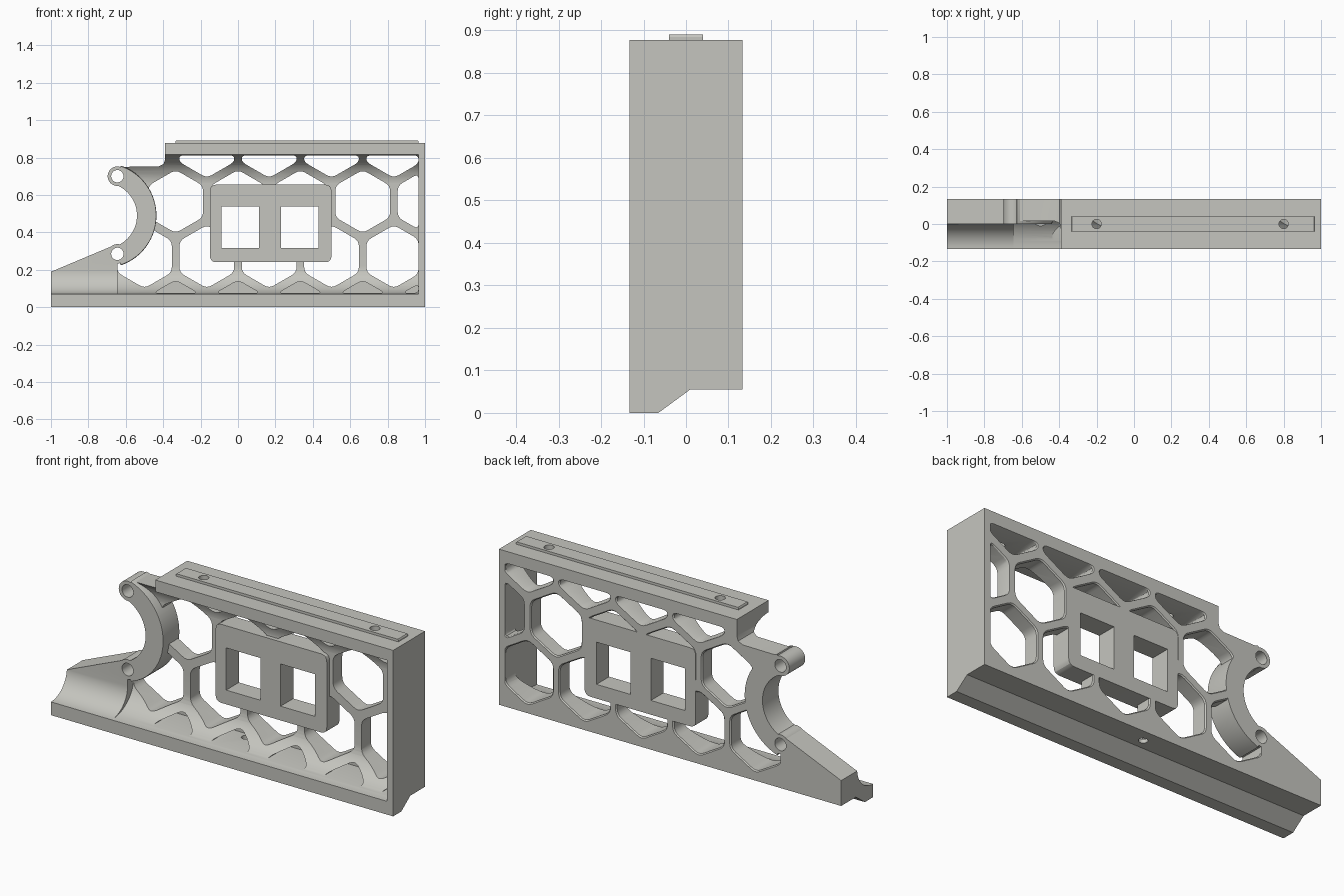
import bpy, bmesh, math

if "Cube" in bpy.data.objects:
    bpy.data.objects.remove(bpy.data.objects["Cube"])

GREY = bpy.data.materials.new("warm_grey")
GREY.diffuse_color = (0.56, 0.56, 0.52, 1)
GREY.use_nodes = True
GREY.node_tree.nodes["Principled BSDF"].inputs["Base Color"].default_value = GREY.diffuse_color

BACK, FRONT, WEB = 0.133, -0.133, 0.05      # depth of back, front and lattice face
PLANES = {"xz": lambda u, v, d: (u, d, v),
          "yz": lambda u, v, d: (d, u, v),
          "xy": lambda u, v, d: (u, v, d)}


def prism(bm, pts, plane, layers):
    """Stack of outlines; each layer is (depth, scale about the centre)."""
    cu = (min(p[0] for p in pts) + max(p[0] for p in pts)) / 2
    cv = (min(p[1] for p in pts) + max(p[1] for p in pts)) / 2
    place, n, faces = PLANES[plane], len(pts), []
    rings = [[bm.verts.new(place(cu + (u - cu) * s, cv + (v - cv) * s, d)) for u, v in pts]
             for d, s in layers]
    faces += [bm.faces.new(rings[0]), bm.faces.new(rings[-1][::-1])]
    for a, b in zip(rings, rings[1:]):
        faces += [bm.faces.new((a[i], b[i], b[(i + 1) % n], a[(i + 1) % n])) for i in range(n)]
    bmesh.ops.recalc_face_normals(bm, faces=faces)


def solid(name, prisms):
    bm = bmesh.new()
    for pts, plane, layers in prisms:
        prism(bm, pts, plane, layers)
    me = bpy.data.meshes.new(name)
    bm.to_mesh(me)
    bm.free()
    ob = bpy.data.objects.new(name, me)
    bpy.context.collection.objects.link(ob)
    me.materials.append(GREY)
    return ob


def cut(ob, prisms):
    cutter = solid("cutter", prisms)
    cutter.hide_render = True
    mod = ob.modifiers.new("cut", "BOOLEAN")
    mod.operation, mod.solver, mod.object = "DIFFERENCE", "EXACT", cutter
    bpy.context.view_layer.update()
    me = bpy.data.meshes.new_from_object(ob.evaluated_get(bpy.context.evaluated_depsgraph_get()))
    ob.modifiers.clear()
    ob.data = me
    bpy.data.objects.remove(cutter)


def arc(cx, cy, rx, ry, a, b, n):
    return [(cx + rx * math.cos(math.radians(a + (b - a) * i / n)),
             cy + ry * math.sin(math.radians(a + (b - a) * i / n))) for i in range(n + 1)]


def circle(cx, cy, r, n=32):
    return arc(cx, cy, r, r, 0, 360, n)[:-1]


def rect(x0, x1, z0, z1):
    return [(x0, z0), (x1, z0), (x1, z1), (x0, z1)]


def clip(pts, axis, limit, sign):
    """Keep the part of a convex outline where sign * coordinate <= sign * limit."""
    out = []
    for p, q in zip(pts, pts[1:] + pts[:1]):
        a, b = sign * (p[axis] - limit), sign * (q[axis] - limit)
        if a <= 0:
            out.append(p)
        if a * b < 0:
            t = a / (a - b)
            out.append((p[0] + (q[0] - p[0]) * t, p[1] + (q[1] - p[1]) * t))
    return out


def rounded(pts, r, n=4):
    out = []
    for i, p in enumerate(pts):
        ends = []
        for q in (pts[i - 1], pts[(i + 1) % len(pts)]):
            t = min(r / math.dist(p, q), 0.45)
            ends.append((p[0] + (q[0] - p[0]) * t, p[1] + (q[1] - p[1]) * t))
        for k in range(n + 1):
            t = k / n
            out.append(tuple((1 - t) ** 2 * ends[0][j] + 2 * t * (1 - t) * p[j] + t * t * ends[1][j]
                             for j in (0, 1)))
    return out


def cell(cx, cz):
    """Rounded hexagon opening trimmed to the frame."""
    pts = [(cx + 0.169 * math.sin(math.radians(60 * i)), cz + 0.169 * math.cos(math.radians(60 * i)))
           for i in range(6)]
    for axis, limit, sign in ((0, 0.965, 1), (1, 0.812, 1), (1, 0.075, -1)):
        pts = clip(pts, axis, limit, sign)
    return rounded(pts, 0.03)


THROUGH = [(-0.3, 1), (0.3, 1)]
UNDERSIDE = [(FRONT, 0), (-0.065, 0), (0.01, 0.055), (BACK, 0.055)]
RING_X, RING_Z = -0.718, 0.49
BOSSES = [(-0.645, 0.70), (-0.645, 0.285)]

# everything left of and above the sloping foot, the round cradle and the step
left_void = ([(-1.2, 1.1), (-0.39, 1.1), (-0.39, 0.79), (-0.398, 0.765), (-0.425, 0.752),
              (-0.645, 0.75)] + arc(RING_X, RING_Z, 0.2, 0.2, 71, -71, 24)
             + [(-0.665, 0.33), (-1.2, 0.105)])

# lattice body: base, thin web and top bar joined by large coves
body_profile = (UNDERSIDE + [(BACK, 0.877), (FRONT, 0.877)]
                + arc(FRONT, 0.665, WEB - FRONT, 0.15, 90, 0, 14)
                + arc(FRONT, 0.22, WEB - FRONT, 0.15, 0, -90, 14))
body = solid("lattice_body", [(body_profile, "yz", [(-0.65, 1), (0.97, 1)])])
cut(body, [(left_void, "xz", THROUGH)])

# hexagon openings with chamfered back edges, and blind pockets along the base
P = 1 / 3
centres = ([(-P / 2 + P * i, 0.86) for i in range(4)] + [(-P + P * i, 0.565) for i in range(5)]
           + [(-1.5 * P + P * i, 0.27) for i in range(5)])
cut(body, [(cell(x, z), "xz", [(-0.3, 1), (0.127, 1), (0.14, 1.08)]) for x, z in centres])
cut(body, [(cell(-P + P * i, -0.025), "xz", [(-0.3, 1), (0.10, 1)]) for i in range(5)])

# window block in the middle
windows = [(rect(x, x + 0.2, 0.315, 0.538), "xz", THROUGH) for x in (-0.088, 0.23)]
block = solid("window_block", [(rounded(rect(-0.15, 0.5, 0.24, 0.655), 0.035), "xz",
                                [(0.027, 1), (BACK, 1)])])
for ob in (body, block):
    cut(ob, windows)

# sloping foot at the left
foot_profile = (UNDERSIDE + [(BACK, 0.5), (0, 0.5)]
                + arc(FRONT, 0.2, -FRONT, 0.13, 0, -90, 14))
foot = solid("sloping_foot", [(foot_profile, "yz", [(-1, 1), (-0.645, 1)])])
cut(foot, [(left_void, "xz", THROUGH)])

# round cradle with a bored boss at each tip
ring = (arc(RING_X, RING_Z, 0.282, 0.282, 71, -71, 32)
        + arc(RING_X, RING_Z, 0.178, 0.178, -71, 71, 32))
cradle = solid("cradle_arc", [(ring, "xz", [(0, 0.985), (0.012, 1), (BACK, 1)])])
bosses = [solid("cradle_boss", [(circle(x, z, 0.052), "xz", [(0, 1), (BACK, 1)])]) for x, z in BOSSES]
for ob in [cradle, body, foot] + bosses:
    cut(ob, [(circle(x, z, 0.033), "xz", THROUGH) for x, z in BOSSES])

# end wall
end_wall = solid("end_wall", [(UNDERSIDE + [(BACK, 0.877), (FRONT, 0.877)], "yz",
                               [(0.965, 1), (1, 1)])])

# raised rail with two screw holes through the top bar
rail = solid("top_rail", [(rect(-0.335, 0.965, -0.04, 0.04), "xy",
                           [(0.87, 1), (0.885, 1), (0.89, 0.995)])])
screws = [(circle(x, 0, 0.025, 24), "xy", [(0.70, 1), (1, 1)]) for x in (-0.2, 0.8)]
for ob in (rail, body):
    cut(ob, screws)

# mounting hole under the base
cut(body, [(circle(0, 0.065, 0.022, 24), "xy", [(-0.1, 1), (0.1, 1)])])

# smooth the curved faces, keep the edges crisp
for ob in bpy.data.objects:
    bpy.ops.object.select_all(action="DESELECT")
    ob.select_set(True)
    bpy.context.view_layer.objects.active = ob
    bpy.ops.object.shade_smooth_by_angle(angle=math.radians(28))
